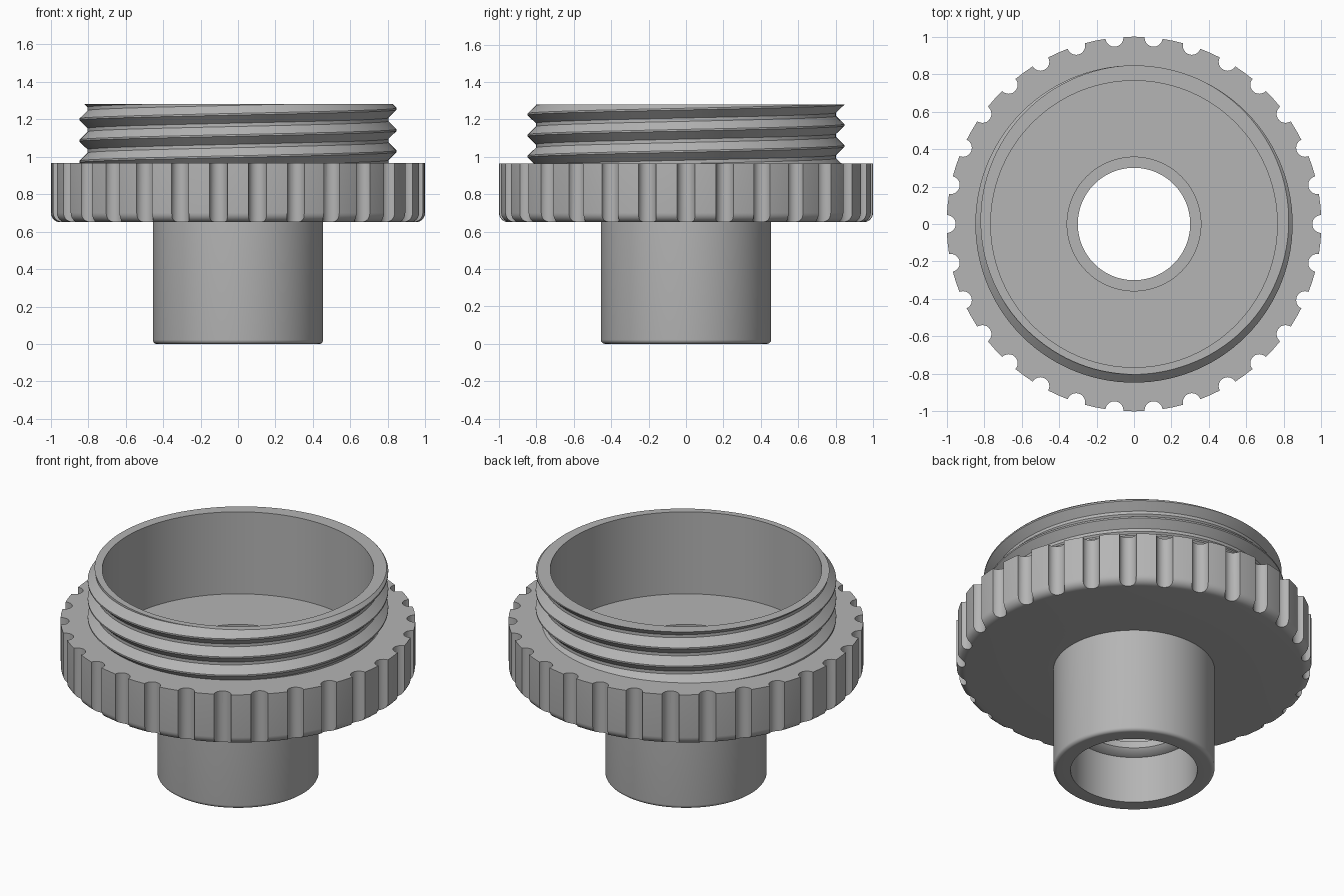
import bpy, bmesh, math

cube = bpy.data.objects.get("Cube")
if cube:
    bpy.data.objects.remove(cube, do_unlink=True)

grey = bpy.data.materials.new("plain grey")
grey.use_nodes = True
grey.diffuse_color = (0.46, 0.46, 0.46, 1)
grey.node_tree.nodes["Principled BSDF"].inputs["Base Color"].default_value = (0.46, 0.46, 0.46, 1)

COLLAR_TOP, RIM_TOP, CUP_FLOOR = 0.965, 1.28, 0.77
CUP_R, BORE_R, LIP_R = 0.765, 0.357, 0.30
PITCH, CREST_R, ROOT_R, CREST_Z = 0.113, 0.847, 0.803, 1.255


def revolve(name, section, steps, closed):
    """Sweep a section of (radius, z) points, which may change with angle, around z."""
    bm = bmesh.new()
    columns = []
    for i in range(steps + 1):
        a = math.tau * i / steps
        columns.append([bm.verts.new((r * math.cos(a), r * math.sin(a), z)) for r, z in section(a)])
    count = len(columns[0])
    for left, right in zip(columns, columns[1:]):
        for j in range(count if closed else count - 1):
            k = (j + 1) % count
            bm.faces.new((left[j], right[j], right[k], left[k]))
    bmesh.ops.remove_doubles(bm, verts=bm.verts, dist=0.0001)
    bmesh.ops.dissolve_degenerate(bm, edges=bm.edges, dist=0.0001)
    bmesh.ops.recalc_face_normals(bm, faces=bm.faces)
    return to_object(name, bm)


def to_object(name, bm):
    mesh = bpy.data.meshes.new(name)
    bm.to_mesh(mesh)
    bm.free()
    mesh.materials.append(grey)
    obj = bpy.data.objects.new(name, mesh)
    bpy.context.collection.objects.link(obj)
    return obj


def select_only(obj):
    bpy.ops.object.select_all(action="DESELECT")
    obj.select_set(True)
    bpy.context.view_layer.objects.active = obj


def round_corner(r, z, size, steps=6):
    """Outer lower corner of a cylinder, rounded."""
    arc = [math.pi / 2 * i / steps for i in range(steps + 1)]
    return [(r - size + size * math.sin(t), z + size - size * math.cos(t)) for t in arc]


# Spout, lip inside the bore, grip collar and cup floor in one turned body
body_profile = (
    [(BORE_R, 0)] + round_corner(0.455, 0, 0.022)
    + [(0.455, 0.65)] + round_corner(1.0, 0.65, 0.05)
    + [(1.0, COLLAR_TOP), (CUP_R, COLLAR_TOP), (CUP_R, CUP_FLOOR), (BORE_R, CUP_FLOOR),
       (BORE_R, 0.36), (LIP_R, 0.36), (LIP_R, 0.32), (0.32, 0.30), (BORE_R, 0.29)]
)
body = revolve("collar_and_spout", lambda a: body_profile, 120, True)

# Finger grooves cut around the collar
bm = bmesh.new()
for i in range(30):
    a = math.tau * i / 30
    ring = bmesh.ops.create_cone(bm, cap_ends=True, segments=24, radius1=0.048, radius2=0.048, depth=0.6)
    bmesh.ops.translate(bm, verts=ring["verts"], vec=(math.cos(a), math.sin(a), 0.85))
cutter = to_object("groove_cutter", bm)
cutter.hide_render = True
cut = body.modifiers.new("grooves", "BOOLEAN")
cut.operation, cut.solver, cut.object = "DIFFERENCE", "EXACT", cutter
select_only(body)
bpy.ops.object.modifier_apply(modifier=cut.name)
bpy.data.objects.remove(cutter, do_unlink=True)


# Threaded neck: helical outside, flat rim, smooth inside
def thread_radius(a, z):
    phase = ((z - CREST_Z) / PITCH - a / math.tau) % 1
    distance = min(phase, 1 - phase)
    slope = max(0, min(1, (0.42 - distance) / 0.38))
    return ROOT_R + (CREST_R - ROOT_R) * slope


def neck_section(a):
    points = []
    marks = (0, 0.04, 0.42, 0.58, 0.96)
    for turn in range(-5, 3):
        for mark in marks:
            z = CREST_Z + PITCH * (turn + mark + a / math.tau)
            z = max(COLLAR_TOP, min(RIM_TOP, z))
            points.append((thread_radius(a, z), z))
    return points + [(CUP_R, RIM_TOP), (CUP_R, COLLAR_TOP)]


neck = revolve("threaded_neck", neck_section, 120, False)

for obj in (body, neck):
    select_only(obj)
    bpy.ops.object.shade_smooth_by_angle(angle=math.radians(30))
